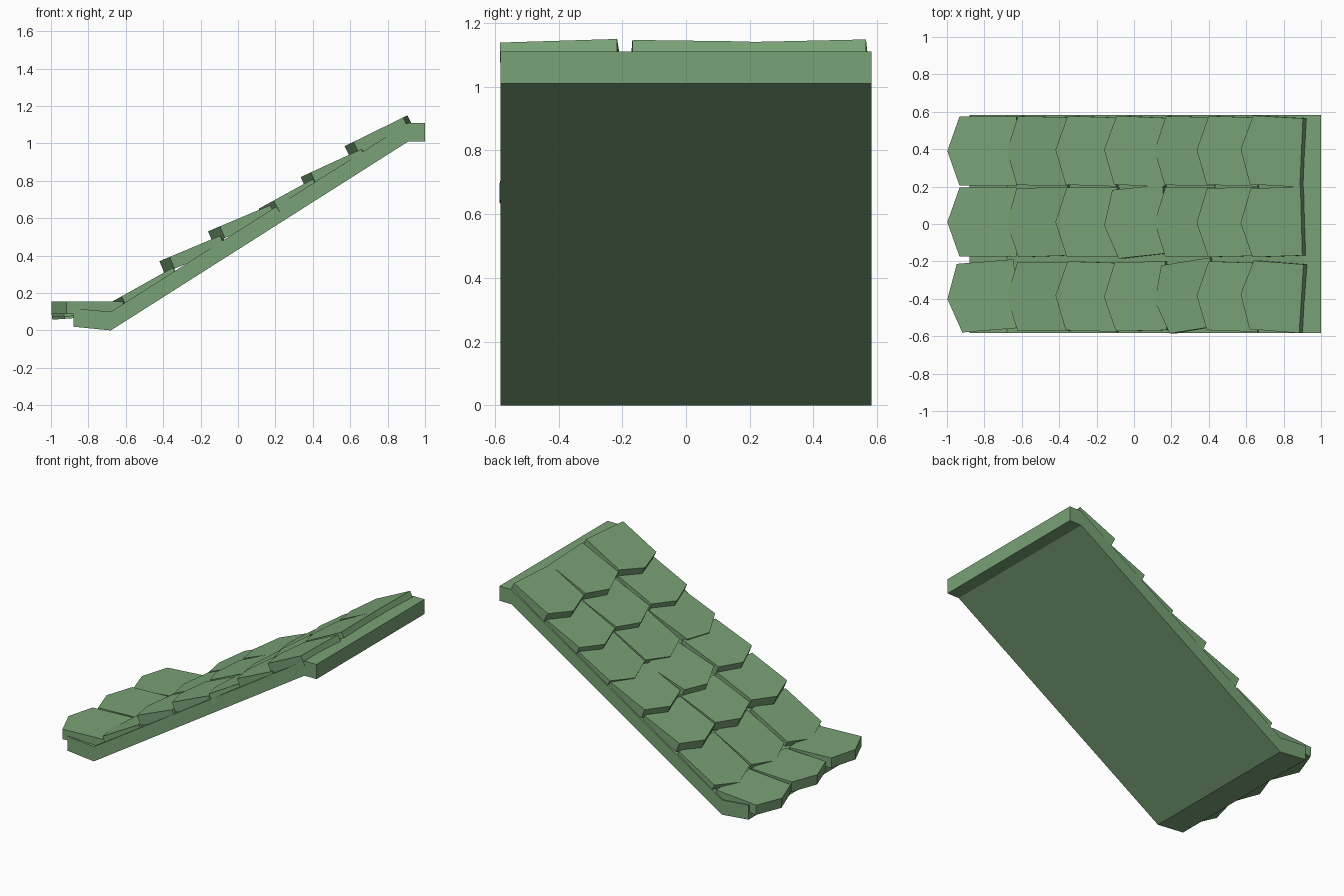
import bpy, bmesh, math
from mathutils import Matrix, Vector

if "Cube" in bpy.data.objects:
    bpy.data.objects.remove(bpy.data.objects["Cube"])

mat = bpy.data.materials.new("roof_green")
mat.diffuse_color = (0.19, 0.36, 0.18, 1)
mat.use_nodes = True
mat.node_tree.nodes["Principled BSDF"].inputs["Base Color"].default_value = mat.diffuse_color


def prism(name, outline, offset, matrix=Matrix()):
    """Flat outline extruded along offset, then placed by matrix."""
    bm = bmesh.new()
    face = bm.faces.new([bm.verts.new(p) for p in outline])
    geom = bmesh.ops.extrude_face_region(bm, geom=[face])["geom"]
    bmesh.ops.translate(bm, vec=offset, verts=[v for v in geom if isinstance(v, bmesh.types.BMVert)])
    bm.transform(matrix)
    bmesh.ops.recalc_face_normals(bm, faces=bm.faces[:])
    mesh = bpy.data.meshes.new(name)
    bm.to_mesh(mesh)
    bm.free()
    mesh.materials.append(mat)
    obj = bpy.data.objects.new(name, mesh)
    bpy.context.collection.objects.link(obj)
    return obj


# Sloping roof slab with a flat ridge lip and a kicked-out eave
profile = [(-0.88, 0.02), (-0.68, 0), (0.91, 1.01), (1, 1.01),
           (1, 1.11), (0.91, 1.11), (-0.68, 0.10), (-0.88, 0.118)]
prism("roof_slab", [(x, -0.582, z) for x, z in profile], (0, 1.164, 0))


def shingle(name, tip_x, tip_z, y, slope, run, yaw):
    """Pointed shingle: tip faces down the slope, top face passes through the tip."""
    pitch = math.atan(slope)
    length = run / math.cos(pitch)
    w, h = 0.184, length / 2
    outline = [(-h, 0, 0), (0.065 - h, -w, 0), (h, -w, 0), (h, w, 0), (0.065 - h, w, 0)]
    centre = Vector((tip_x + run / 2, y, tip_z + slope * run / 2))
    place = (Matrix.Translation(centre) @ Matrix.Rotation(-pitch, 4, 'Y')
             @ Matrix.Rotation(yaw, 4, 'Z'))
    prism(name, outline, (0, 0, -0.068), place)


# Shingle courses: tip x, tip z, slope, horizontal run, yaw of each column
courses = [
    (-0.998, 0.155, 0.00, 0.37, (0.0, 0.0, 0.08)),
    (-0.68, 0.150, 0.56, 0.33, (-0.02, 0.03, 0.0)),
    (-0.42, 0.370, 0.42, 0.33, (-0.03, 0.0, -0.03)),
    (-0.16, 0.530, 0.42, 0.33, (-0.04, 0.10, 0.02)),
    (0.11, 0.650, 0.55, 0.32, (-0.02, 0.0, 0.14)),
    (0.335, 0.820, 0.46, 0.33, (-0.03, 0.02, -0.03)),
    (0.57, 0.985, 0.49, 0.325, (-0.05, 0.03, -0.07)),
]
columns = (0.39, 0.01, -0.387)
eave_sag = (0.03, 0.015, 0.0)

for r, (x, z, slope, run, yaws) in enumerate(courses):
    for c, (y, yaw) in enumerate(zip(columns, yaws)):
        sag = eave_sag[c] if r == 0 else 0
        shingle(f"shingle_{r + 1}_{c + 1}", x, z - sag, y, slope + sag * 2.5, run, yaw)
